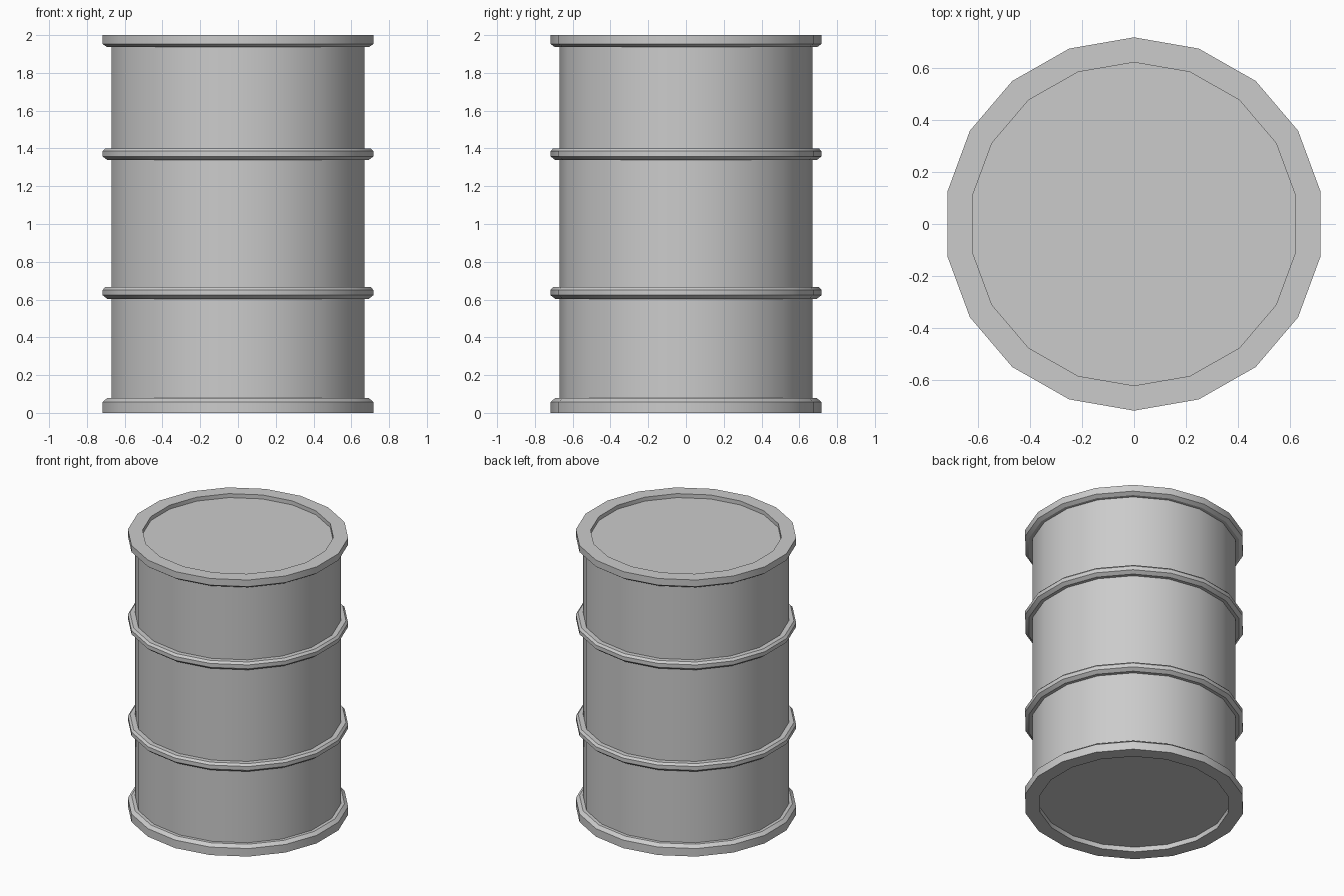
import bpy, bmesh
from math import sin, cos, radians, pi

if "Cube" in bpy.data.objects:
    bpy.data.objects.remove(bpy.data.objects["Cube"])

SIDES = 18
STRETCH_X = 1.015   # makes the 18-gon equally wide in x and y


def lathe(name, profile, fill_end=False):
    """Spin an open (radius, z) profile around z; optionally fill its last loop."""
    bm = bmesh.new()
    loops = []
    for r, z in profile:
        loops.append([bm.verts.new((r * STRETCH_X * sin(2 * pi * i / SIDES),
                                    r * cos(2 * pi * i / SIDES), z))
                      for i in range(SIDES)])
    for a, b in zip(loops, loops[1:]):
        for i in range(SIDES):
            j = (i + 1) % SIDES
            # angle runs clockwise, so this winding faces outward going up
            bm.faces.new((a[j], a[i], b[i], b[j]))
    if fill_end:
        up = profile[-1][1] > 1
        bm.faces.new(loops[-1][::-1] if up else loops[-1])
    if profile[0][1] > profile[-1][1]:
        for f in bm.faces:
            if len(f.verts) == 4:
                f.normal_flip()
    mesh = bpy.data.meshes.new(name)
    bm.normal_update()
    bm.to_mesh(mesh)
    bm.free()
    obj = bpy.data.objects.new(name, mesh)
    bpy.context.collection.objects.link(obj)
    bpy.ops.object.select_all(action='DESELECT')
    obj.select_set(True)
    bpy.context.view_layer.objects.active = obj
    bpy.ops.object.shade_smooth_by_angle(angle=radians(30))
    return obj


BODY, OUTER, EDGE, LID = 0.67, 0.717, 0.693, 0.621

# Drum wall
lathe("drum_wall", [(BODY, 0.078), (BODY, 1.937)])

# Raised hoops around the wall
for name, z in (("lower_hoop", 0.635), ("upper_hoop", 1.37)):
    lathe(name, [(BODY, z - 0.031), (EDGE, z - 0.031), (OUTER, z - 0.012),
                 (OUTER, z + 0.016), (EDGE + 0.01, z + 0.031), (BODY, z + 0.031)])


def rim(name, z):
    """End rim with a recessed lid; z maps height above the floor end."""
    obj = lathe(name, [(BODY, z(0.078)), (EDGE, z(0.078)), (OUTER, z(0.058)),
                       (OUTER, z(0)), (LID, z(0)), (LID, z(0.035))], True)
    bm = bmesh.new()
    bm.from_mesh(obj.data)
    # One connected skin: make its faces point consistently out of the drum
    bmesh.ops.recalc_face_normals(bm, faces=bm.faces)
    lid = max(bm.faces, key=lambda f: len(f.verts))
    if lid.normal.z * (z(0) - 1) < 0:
        bmesh.ops.reverse_faces(bm, faces=bm.faces)
    bm.to_mesh(obj.data)
    bm.free()


# Bottom and top rims with lids
rim("bottom_rim", lambda h: h)
rim("top_rim", lambda h: 2 - h * 0.82)
